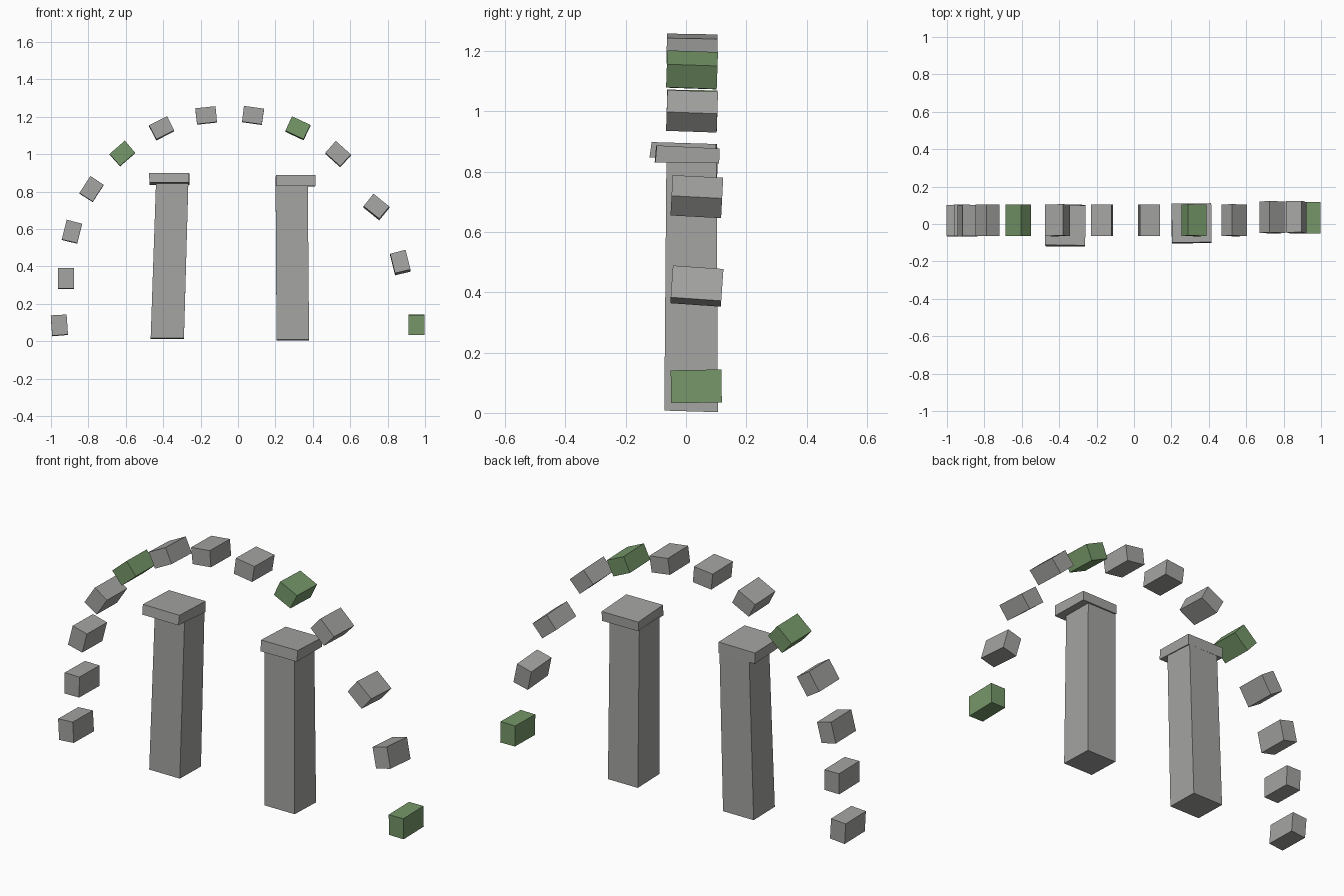
import bpy, math
from mathutils import Matrix, Vector

if "Cube" in bpy.data.objects:
    bpy.data.objects.remove(bpy.data.objects["Cube"])


def material(name, rgb):
    m = bpy.data.materials.new(name)
    m.diffuse_color = (*rgb, 1)
    m.use_nodes = True
    m.node_tree.nodes["Principled BSDF"].inputs["Base Color"].default_value = m.diffuse_color
    return m


stone = material("grey stone", (0.37, 0.37, 0.36))
moss = material("mossy green", (0.18, 0.31, 0.14))
FACES = [(3, 2, 1, 0), (4, 5, 6, 7), (0, 1, 5, 4), (1, 2, 6, 5), (2, 3, 7, 6), (3, 0, 4, 7)]
CORNERS = [(-.5, -.5), (.5, -.5), (.5, .5), (-.5, .5)]


def block(name, bottom, b_size, top, t_size, mat, b_slope=0, t_slope=0, twist=0, matrix=None):
    """Rough-hewn stone: two rectangles joined, ends sloping along y."""
    verts = []
    for c, s, slope in ((bottom, b_size, b_slope), (top, t_size, t_slope)):
        for u, v in CORNERS:
            p = Matrix.Rotation(twist, 3, 'Z') @ Vector((u * s[0], v * s[1], 0))
            p.z = slope * p.y
            verts.append(p + Vector(c))
    me = bpy.data.meshes.new(name)
    me.from_pydata(verts, [], FACES)
    me.materials.append(mat)
    ob = bpy.data.objects.new(name, me)
    if matrix:
        ob.matrix_world = matrix
    bpy.context.collection.objects.link(ob)
    return ob


# Two slightly leaning pillars
block("left_pillar", (-.378, .017, .014), (.178, .176), (-.352, .018, .845), (.173, .166),
      stone, -.02, -.02)
block("right_pillar", (.293, .017, .005), (.174, .178), (.287, .018, .835), (.172, .166),
      stone, -.03, -.03)

# Capstones
block("left_capstone", (-.367, -.009, .841), (.212, .222), (-.367, -.006, .895), (.214, .214),
      stone, -.06, -.03, -.01)
block("right_capstone", (.308, .003, .829), (.210, .212), (.308, .006, .882), (.212, .208),
      stone, -.01, -.05, .01)

# Arch of floating stones: x, y, z, front angle, tilt, green?
ARCH = [
    (-.955, .018, .085, 94, -1, 0), (-.920, .018, .335, 90, -1, 0),
    (-.888, .018, .585, 76, -1, 0), (-.783, .020, .813, 57, -1, 0),
    (-.618, .020, 1.003, 41, -1, 1), (-.408, .020, 1.138, 27, -2, 0),
    (-.170, .020, 1.207, 6, -1, 0), (.080, .020, 1.207, -8, -1, 0),
    (.320, .020, 1.138, -25, -2, 1), (.535, .020, 1.000, -42, -2, 0),
    (.740, .036, .717, -39, -3, 0), (.868, .036, .420, -76, -4, 0),
    (.955, .034, .088, -90, 1, 1),
]
for i, (x, y, z, ang, tilt, green) in enumerate(ARCH):
    m = (Matrix.Translation((x, y, z)) @ Matrix.Rotation(math.radians(tilt), 4, 'X')
         @ Matrix.Rotation(math.radians(-ang), 4, 'Y'))
    block(f"arch_stone_{i + 1}", (0, 0, -.0425), (.107, .168), (0, 0, .0425), (.109, .168),
          moss if green else stone, matrix=m)
